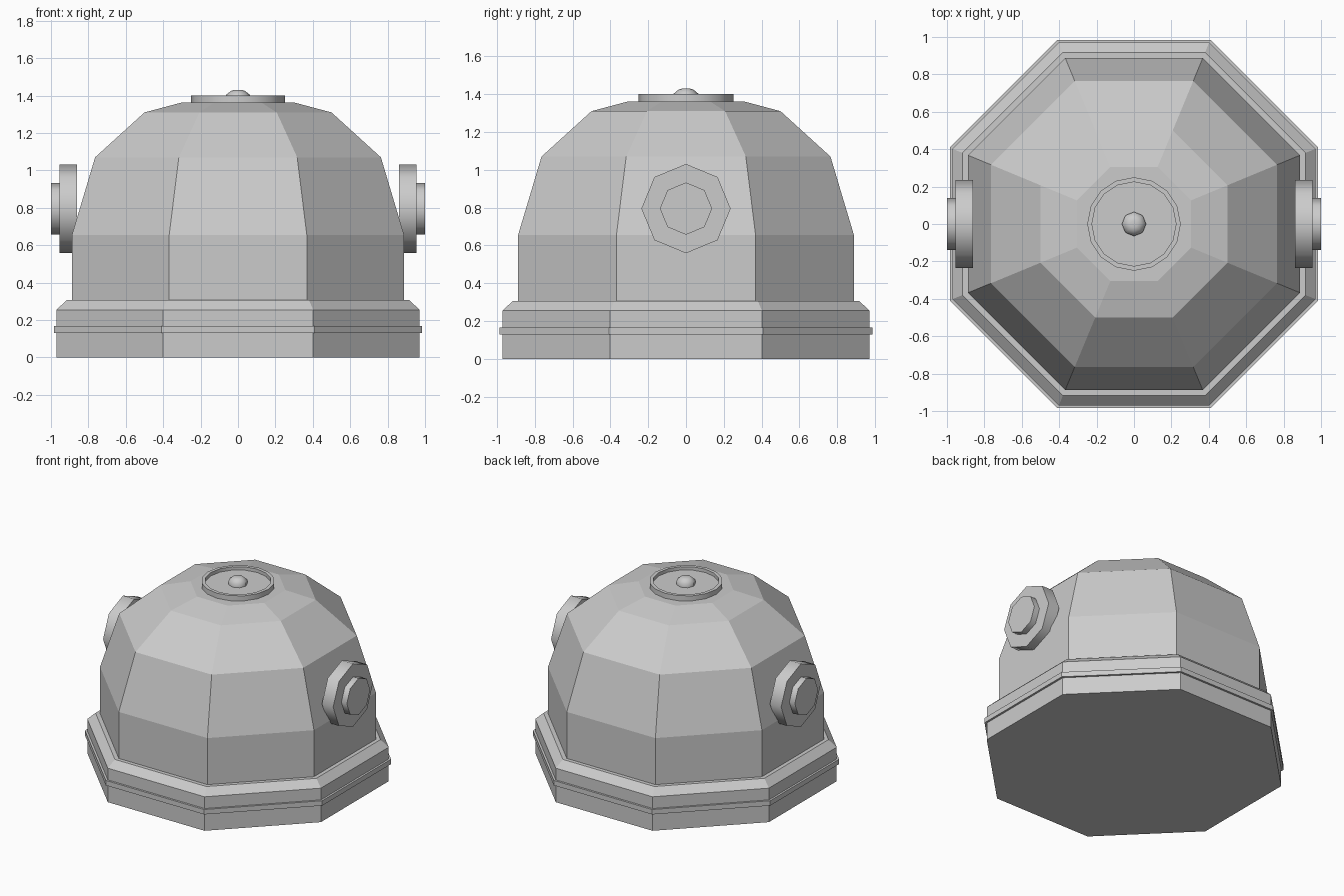
import bpy, bmesh, math
from mathutils import Matrix

if "Cube" in bpy.data.objects:
    bpy.data.objects.remove(bpy.data.objects["Cube"])

grey = bpy.data.materials.new("plain_grey")
grey.diffuse_color = (0.6, 0.6, 0.6, 1)
grey.use_nodes = True
grey.node_tree.nodes["Principled BSDF"].inputs["Base Color"].default_value = grey.diffuse_color


def lathe(name, profile, sides, phase=0.0, matrix=None, smooth=None):
    """Stack rings of (radius, height) into a closed solid."""
    bm = bmesh.new()
    rings = []
    for r, z in profile:
        rings.append([bm.verts.new((r * math.cos(phase + math.tau * i / sides),
                                    r * math.sin(phase + math.tau * i / sides), z))
                      for i in range(sides)])
    for a, b in zip(rings, rings[1:]):
        for i in range(sides):
            j = (i + 1) % sides
            bm.faces.new((a[i], a[j], b[j], b[i]))
    bm.faces.new(rings[0][::-1])
    bm.faces.new(rings[-1])
    if matrix:
        bm.transform(matrix)
    bmesh.ops.recalc_face_normals(bm, faces=bm.faces)
    mesh = bpy.data.meshes.new(name)
    bm.to_mesh(mesh)
    bm.free()
    mesh.materials.append(grey)
    ob = bpy.data.objects.new(name, mesh)
    bpy.context.collection.objects.link(ob)
    if smooth:
        bpy.ops.object.select_all(action='DESELECT')
        ob.select_set(True)
        bpy.context.view_layer.objects.active = ob
        bpy.ops.object.shade_smooth_by_angle(angle=math.radians(smooth))
    return ob


def octagon(name, profile):
    """Octagonal solid whose profile is given as distances to the flats."""
    k = 1 / math.cos(math.pi / 8)
    return lathe(name, [(r * k, z) for r, z in profile], 8, math.pi / 8)


# Base plinth with chamfered shoulder, and its thin band
octagon("base", [(0.97, 0), (0.97, 0.255), (0.917, 0.306)])
octagon("base_band", [(0.985, 0.13), (0.985, 0.167)])

# Faceted dome
octagon("dome", [(0.888, 0.29), (0.888, 0.655), (0.764, 1.07),
                 (0.5, 1.31), (0.305, 1.362)])

# Recessed cap and small knob on top
lathe("top_cap", [(0.25, 1.355), (0.25, 1.4), (0.225, 1.4), (0.225, 1.375)],
      16, smooth=50)
lathe("top_knob", [(0.065, 1.37), (0.065, 1.403), (0.038, 1.425), (0.02, 1.43)],
      8, smooth=50)

# Round side hubs, mirrored left and right
for side, label in ((1, "right"), (-1, "left")):
    m = Matrix.Translation((0, 0, 0.795)) @ Matrix.Rotation(side * math.pi / 2, 4, 'Y')
    lathe(label + "_hub", [(0.236, 0.862), (0.236, 0.955)], 8, matrix=m, smooth=50)
    lathe(label + "_hub_button", [(0.138, 0.94), (0.138, 1.0)], 8, matrix=m, smooth=50)
